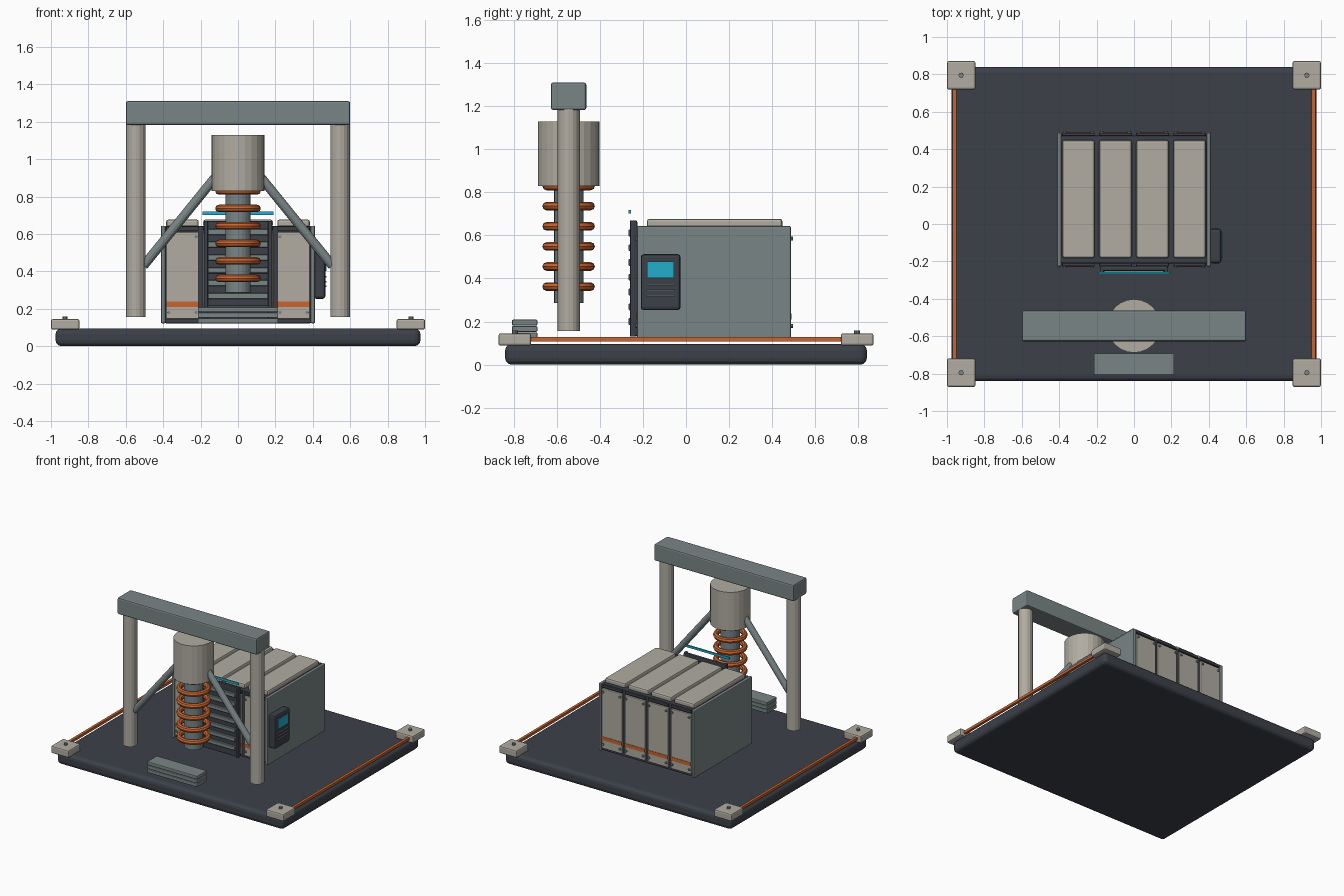
import bpy, bmesh, math
from mathutils import Vector

if "Cube" in bpy.data.objects:
    bpy.data.objects.remove(bpy.data.objects["Cube"])


def material(name, rgb):
    m = bpy.data.materials.new(name)
    m.diffuse_color = (*rgb, 1)
    m.use_nodes = True
    m.node_tree.nodes["Principled BSDF"].inputs["Base Color"].default_value = m.diffuse_color
    return m


DARK = material("charcoal", (0.045, 0.052, 0.065))
CREAM = material("warm_grey", (0.44, 0.415, 0.36))
GREY = material("steel_grey", (0.195, 0.235, 0.24))
ORANGE = material("copper_orange", (0.58, 0.13, 0.03))
CYAN = material("cyan_glow", (0.015, 0.43, 0.60))


def finish(name, bm, mat):
    me = bpy.data.meshes.new(name)
    bm.to_mesh(me)
    bm.free()
    me.materials.append(mat)
    ob = bpy.data.objects.new(name, me)
    bpy.context.collection.objects.link(ob)
    return ob


def box(name, x, y, z, mat, bevel=0.0, segments=2):
    """Box from (min, max) ranges, with optional rounded edges."""
    bm = bmesh.new()
    bmesh.ops.create_cube(bm, size=1)
    for v in bm.verts:
        v.co = [r[0] + (c + 0.5) * (r[1] - r[0]) for c, r in zip(v.co, (x, y, z))]
    ob = finish(name, bm, mat)
    if bevel:
        mod = ob.modifiers.new("bevel", "BEVEL")
        mod.width = bevel
        mod.segments = segments
    return ob


def rod(name, a, b, radius, mat, sides=16):
    """Cylinder running from point a to point b."""
    a, b = Vector(a), Vector(b)
    bm = bmesh.new()
    bmesh.ops.create_cone(bm, cap_ends=True, segments=sides, radius1=radius,
                          radius2=radius, depth=(b - a).length)
    ob = finish(name, bm, mat)
    ob.location = (a + b) / 2
    ob.rotation_mode = "QUATERNION"
    ob.rotation_quaternion = (b - a).to_track_quat("Z", "Y")
    return ob


# Base slab, corner pads with bolts, and edge rails
box("base_slab", (-0.975, 0.975), (-0.84, 0.84), (0, 0.095), DARK, 0.03, 3)
for sx in (-1, 1):
    for sy in (-1, 1):
        x, y = sx * 0.924, sy * 0.795
        box("corner_pad", (x - 0.076, x + 0.076), (y - 0.076, y + 0.076),
            (0.088, 0.145), CREAM, 0.01)
        rod("pad_bolt", (x, y, 0.14), (x, y, 0.158), 0.014, GREY, 10)
    box("edge_rail", (sx * 0.96 - 0.01, sx * 0.96 + 0.01), (-0.73, 0.73),
        (0.108, 0.128), ORANGE)

# Cabinet core and side plates
box("cabinet_core", (-0.392, 0.392), (-0.21, 0.472), (0.122, 0.642), DARK, 0.008)
for sx in (-1, 1):
    c = sx * 0.40
    box("side_plate", (c - 0.012, c + 0.012), (-0.227, 0.487), (0.122, 0.643), GREY, 0.006)

# Four bays: roof panels, front and back panels, stripes and bolts
for i in range(4):
    x = (i - 1.5) * 0.198
    bay = (x - 0.087, x + 0.087)
    box("roof_panel", bay, (-0.182, 0.448), (0.635, 0.677), CREAM, 0.012)
    for y, out in ((-0.217, -1), (0.479, 1)):
        box("bay_panel", bay, (y - 0.009, y + 0.009), (0.145, 0.61), CREAM, 0.005)
        box("bay_header", bay, (y - 0.008, y + 0.008), (0.618, 0.64), DARK, 0.004)
        face = y + out * 0.009
        box("bay_stripe", (x - 0.086, x + 0.086), (face - 0.003, face + 0.003),
            (0.21, 0.238), ORANGE)
        for dx in (-0.073, 0.073):
            for z in (0.18, 0.585):
                rod("bay_bolt", (x + dx, face, z), (x + dx, face + out * 0.008, z),
                    0.009, GREY, 8)

# Louvred grille with the light bar above it
box("grille_plate", (-0.182, 0.182), (-0.25, -0.226), (0.13, 0.67), DARK, 0.008)
for sx in (-1, 1):
    c = sx * 0.172
    box("grille_post", (c - 0.011, c + 0.011), (-0.26, -0.235), (0.13, 0.67), DARK, 0.004)
for i in range(7):
    z = 0.20 + i * 0.0685
    box("grille_slat", (-0.16, 0.16), (-0.266, -0.245), (z - 0.016, z + 0.016), GREY, 0.003, 1)
box("light_bar", (-0.19, 0.19), (-0.266, -0.256), (0.702, 0.719), CYAN)

# Control unit on the right side
box("control_unit", (0.405, 0.467), (-0.21, -0.025), (0.253, 0.513), DARK, 0.014)
box("control_screen", (0.466, 0.474), (-0.18, -0.055), (0.403, 0.478), CYAN)
for z in (0.32, 0.345, 0.371):
    box("control_key", (0.466, 0.474), (-0.183, -0.052), (z - 0.004, z + 0.004), GREY)

# Gantry: posts, crossbeam and diagonal braces
GY = -0.545
for sx in (-1, 1):
    rod("gantry_post", (sx * 0.546, GY, 0.157), (sx * 0.546, GY, 1.19), 0.052, CREAM)
    rod("diagonal_brace", (sx * 0.12, GY, 0.905), (sx * 0.505, GY, 0.43), 0.025, GREY, 12)
box("crossbeam", (-0.6, 0.6), (GY - 0.082, GY + 0.082), (1.182, 1.31), GREY, 0.01)

# Hanging head, shaft and coil rings
rod("head_drum", (0, GY, 0.83), (0, GY, 1.13), 0.143, CREAM, 24)
rod("shaft", (0, GY, 0.286), (0, GY, 0.86), 0.068, GREY, 20)
for i in range(6):
    bpy.ops.mesh.primitive_torus_add(major_radius=0.102, minor_radius=0.02,
                                     major_segments=28, minor_segments=8,
                                     location=(0, GY, 0.362 + i * 0.0935))
    ring = bpy.context.object
    ring.name = "coil_ring"
    ring.data.materials.append(ORANGE)
    bpy.ops.object.shade_smooth_by_angle(angle=math.radians(40))

# Stacked plates in front
for i in range(3):
    z = 0.122 + i * 0.03
    box("stack_plate", (-0.215, 0.215), (-0.808, -0.69), (z, z + 0.027), GREY, 0.005)
